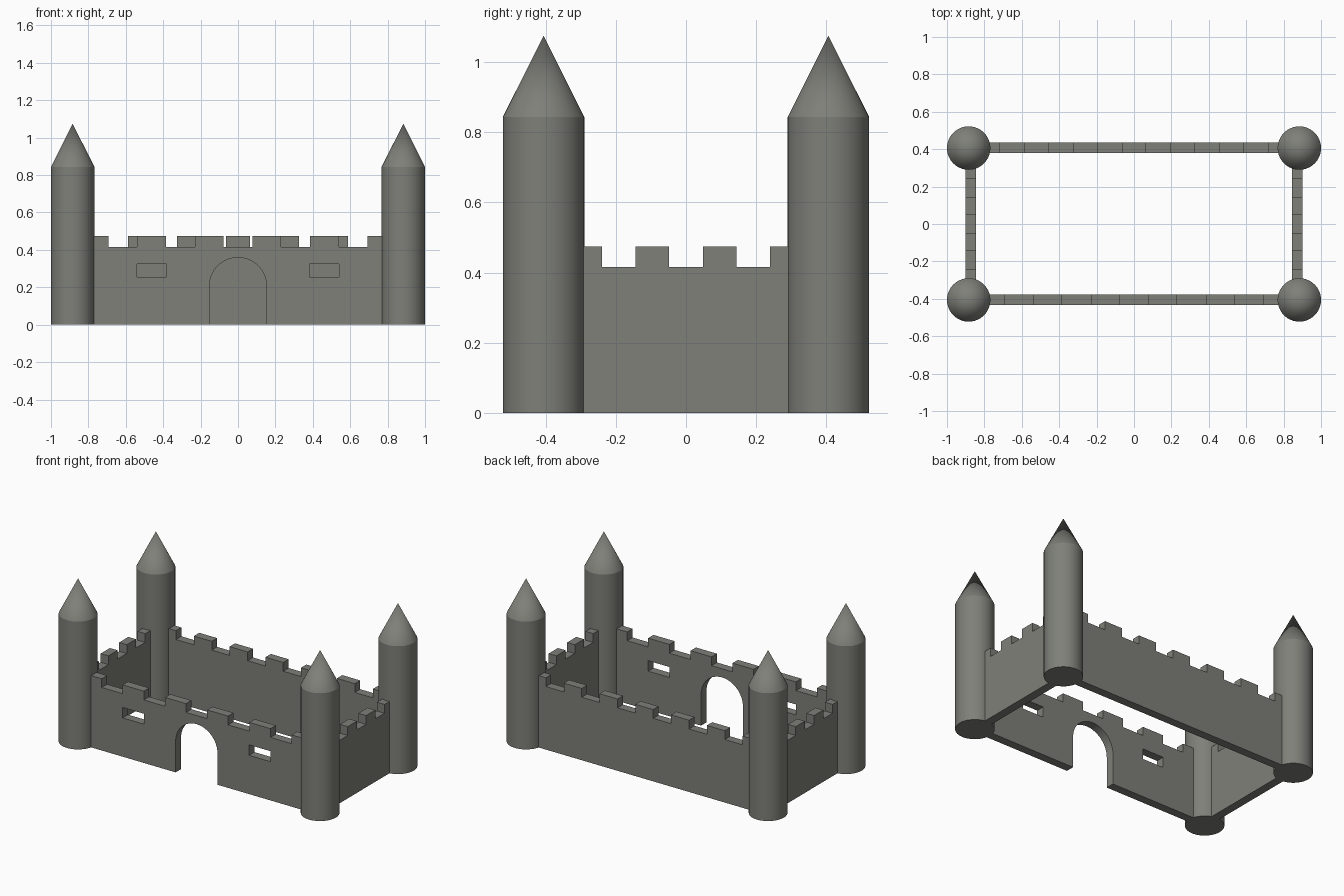
import bpy, bmesh, math
from mathutils import Matrix

if "Cube" in bpy.data.objects:
    bpy.data.objects.remove(bpy.data.objects["Cube"])

stone = bpy.data.materials.new("grey_stone")
stone.diffuse_color = (0.21, 0.215, 0.19, 1)
stone.use_nodes = True
stone.node_tree.nodes["Principled BSDF"].inputs["Base Color"].default_value = stone.diffuse_color

TX, TY, R = 0.884, 0.406, 0.116      # tower centres and radius
EAVE, TIP = 0.844, 1.075             # tower wall top and roof tip
WALK, TOP = 0.416, 0.474             # wall top and merlon top
THICK = 0.056


def finish(obj):
    obj.data.materials.clear()
    obj.data.materials.append(stone)


def tower(name, x, y):
    # lathe the closed half profile: base, wall, pointed roof
    bm = bmesh.new()
    vs = [bm.verts.new(p) for p in ((0, 0, 0), (R, 0, 0), (R, 0, EAVE), (0, 0, TIP))]
    edges = [bm.edges.new(pair) for pair in zip(vs, vs[1:])]
    bmesh.ops.spin(bm, geom=vs + edges, cent=(0, 0, 0), axis=(0, 0, 1),
                   angle=2 * math.pi, steps=64, use_duplicate=False)
    bmesh.ops.remove_doubles(bm, verts=bm.verts, dist=1e-5)
    bmesh.ops.recalc_face_normals(bm, faces=bm.faces)
    me = bpy.data.meshes.new(name)
    bm.to_mesh(me)
    bm.free()
    obj = bpy.data.objects.new(name, me)
    bpy.context.collection.objects.link(obj)
    obj.location = (x, y, 0)
    bpy.ops.object.select_all(action='DESELECT')
    obj.select_set(True)
    bpy.context.view_layer.objects.active = obj
    bpy.ops.object.shade_smooth_by_angle(angle=math.radians(20))
    finish(obj)


def wall(name, half, steps, ends_high, centre, turn, door=None, windows=()):
    # crenellated outline: steps are the positive x where the height changes
    right = []
    high = ends_high
    right.append((half, TOP if high else WALK))
    for s in sorted(steps, reverse=True):
        right += [(s, TOP if high else WALK), (s, WALK if high else TOP)]
        high = not high
    left = [(-x, z) for x, z in reversed(right)]
    outline = [(half, 0)] + right + left + [(-half, 0)]
    if door:
        r, spring = door
        arch = [(-r * math.cos(a), spring + r * math.sin(a))
                for a in (math.pi * i / 32 for i in range(33))]
        outline += [(-r, 0)] + arch + [(r, 0)]
    loops = [outline]
    for x0, x1, z0, z1 in windows:
        loops.append([(x0, z0), (x1, z0), (x1, z1), (x0, z1)])

    cu = bpy.data.curves.new(name, 'CURVE')
    cu.dimensions = '2D'
    cu.fill_mode = 'BOTH'
    cu.extrude = THICK / 2
    for pts in loops:
        sp = cu.splines.new('POLY')
        sp.points.add(len(pts) - 1)
        for p, (x, z) in zip(sp.points, pts):
            p.co = (x, z, 0, 1)
        sp.use_cyclic_u = True
    obj = bpy.data.objects.new(name, cu)
    bpy.context.collection.objects.link(obj)
    bpy.ops.object.select_all(action='DESELECT')
    obj.select_set(True)
    bpy.context.view_layer.objects.active = obj
    bpy.ops.object.convert(target='MESH')
    obj = bpy.context.view_layer.objects.active
    bm = bmesh.new()
    bm.from_mesh(obj.data)
    bmesh.ops.remove_doubles(bm, verts=bm.verts, dist=1e-5)
    bmesh.ops.recalc_face_normals(bm, faces=bm.faces)
    for f in bm.faces:
        f.smooth = False
    bm.transform(Matrix.Translation(centre) @ Matrix.Rotation(turn, 4, 'Z')
                 @ Matrix.Rotation(math.pi / 2, 4, 'X'))
    bm.to_mesh(obj.data)
    bm.free()
    finish(obj)


# corner towers
for sx, side in ((-1, "left"), (1, "right")):
    for sy, end in ((-1, "front"), (1, "back")):
        tower(f"{end}_{side}_tower", sx * TX, sy * TY)

# front wall with arched gateway and two slots
wall("front_wall", 0.80, (0.077, 0.23, 0.385, 0.54, 0.693), True, (0, -0.404, 0), 0,
     door=(0.153, 0.206),
     windows=((-0.54, -0.383, 0.256, 0.325), (0.383, 0.54, 0.256, 0.325)))
# back wall
wall("back_wall", 0.80, (0.065, 0.195, 0.327, 0.457, 0.588, 0.719), True, (0, 0.407, 0), 0)
# side walls
for sx, side in ((-1, "left"), (1, "right")):
    wall(f"{side}_wall", 0.32, (0.048, 0.144, 0.24), True, (sx * 0.874, 0, 0), math.pi / 2)
